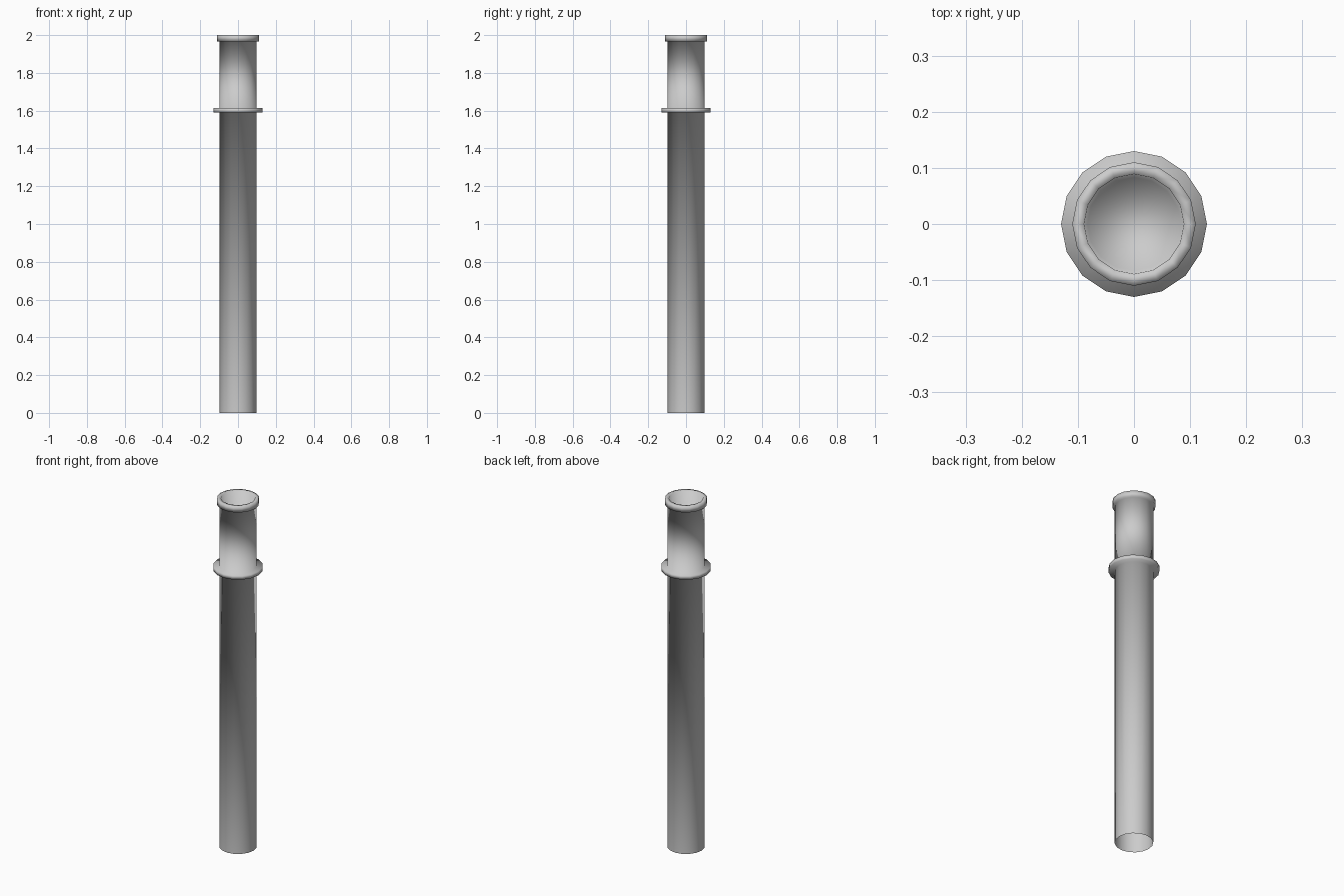
import bpy, bmesh, math

if "Cube" in bpy.data.objects:
    bpy.data.objects.remove(bpy.data.objects["Cube"])

SIDES = 16


def lathe(name, profile, cap_end=False):
    """Revolve (radius, height) points around z into one smooth shell."""
    bm = bmesh.new()
    rings = []
    for r, z in profile:
        rings.append([bm.verts.new((r * math.cos(2 * math.pi * i / SIDES),
                                    r * math.sin(2 * math.pi * i / SIDES), z))
                      for i in range(SIDES)])
    for low, high in zip(rings, rings[1:]):
        for i in range(SIDES):
            j = (i + 1) % SIDES
            bm.faces.new((low[i], low[j], high[j], high[i]))
    if cap_end:
        bm.faces.new(rings[-1])
    for f in bm.faces:
        f.smooth = True
    mesh = bpy.data.meshes.new(name)
    bm.to_mesh(mesh)
    bm.free()
    obj = bpy.data.objects.new(name, mesh)
    bpy.context.collection.objects.link(obj)
    return obj


# Continuous pipe shell, open at the foot, with a blind recess in the mouth
lathe("flanged_pipe", [
    (0.098, 0.0),
    # collar
    (0.098, 1.59), (0.13, 1.59), (0.13, 1.613), (0.098, 1.613),
    # mouth lip
    (0.098, 1.967), (0.11, 1.967), (0.11, 2.0), (0.089, 2.0),
    # recess
    (0.083, 1.86),
], cap_end=True)
